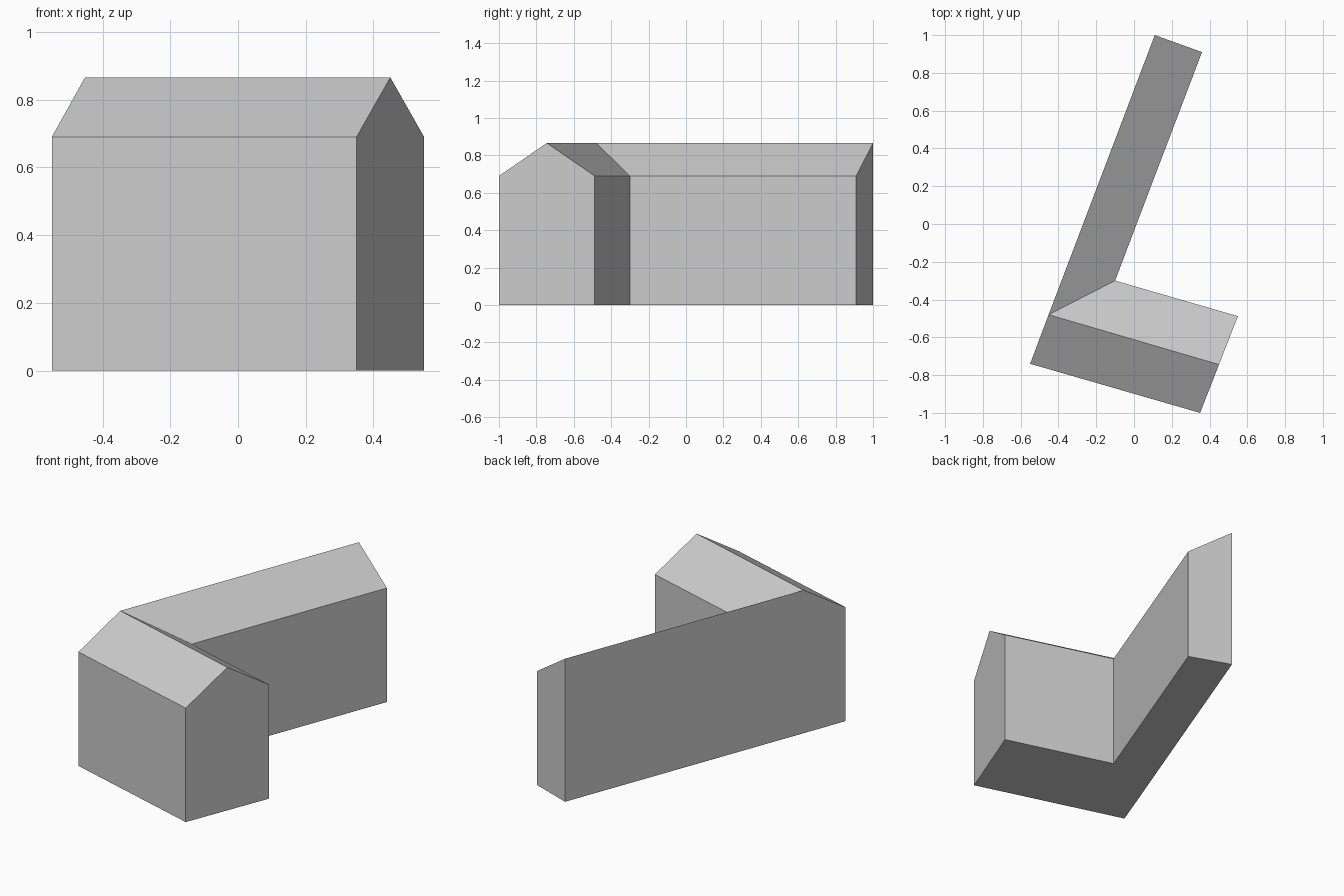
import bpy
import bmesh

cube = bpy.data.objects.get("Cube")
if cube:
    bpy.data.objects.remove(cube, do_unlink=True)

EAVE, RIDGE = 0.69, 0.866

grey = bpy.data.materials.new("plain grey")
grey.use_nodes = True
colour = (0.6, 0.6, 0.6, 1)
grey.diffuse_color = colour
grey.node_tree.nodes["Principled BSDF"].inputs["Base Color"].default_value = colour


def building(name, plan, roofs, open_edges):
    """Closed walls and floor from a plan of (x, y, top height), plus roof planes.
    Walls listed in open_edges are left out where two parts meet."""
    bm = bmesh.new()
    low = [bm.verts.new((x, y, 0)) for x, y, z in plan]
    top = [bm.verts.new(p) for p in plan]
    n = len(plan)
    bm.faces.new(low[::-1])
    for i in range(n):
        j = (i + 1) % n
        if i not in open_edges:
            bm.faces.new((low[i], low[j], top[j], top[i]))
    for roof in roofs:
        bm.faces.new([top[i] for i in roof])
    # merge flat gable and long wall panels into single faces
    bmesh.ops.dissolve_limit(bm, angle_limit=0.01, verts=bm.verts, edges=bm.edges)
    mesh = bpy.data.meshes.new(name)
    bm.to_mesh(mesh)
    bm.free()
    mesh.materials.append(grey)
    ob = bpy.data.objects.new(name, mesh)
    bpy.context.collection.objects.link(ob)
    return ob


# Shared mitre where the wing meets the hall
valley_low = (-0.10, -0.30, EAVE)
valley_high = (-0.452, -0.48, RIDGE)

# Gabled front hall
building("front_hall",
         [(-0.55, -0.74, EAVE), (0.35, -1.0, EAVE), (0.45, -0.744, RIDGE),
          (0.55, -0.488, EAVE), valley_low, valley_high],
         roofs=[(0, 1, 2, 5), (2, 3, 4, 5)], open_edges={4})

# Long rear wing with a single-slope roof
building("rear_wing",
         [valley_high, valley_low, (0.36, 0.91, EAVE), (0.11, 1.0, RIDGE)],
         roofs=[(0, 1, 2, 3)], open_edges={0})
